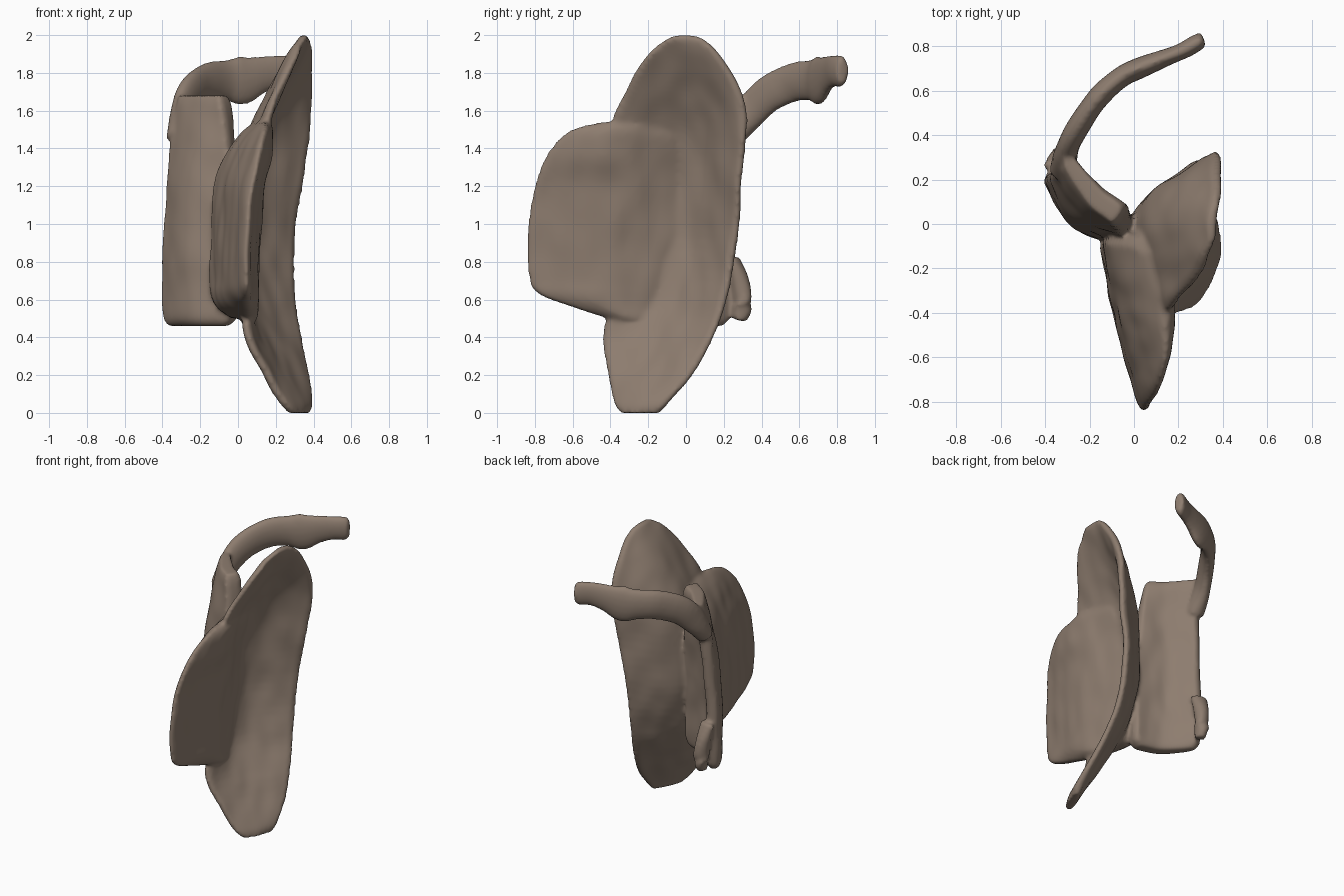
import bpy, bmesh, math
from mathutils import Vector, noise

if "Cube" in bpy.data.objects:
    bpy.data.objects.remove(bpy.data.objects["Cube"])

mat = bpy.data.materials.new("taupe_brown")
mat.use_nodes = True
colour = (0.27, 0.205, 0.16, 1)
mat.diffuse_color = colour
bsdf = mat.node_tree.nodes["Principled BSDF"]
bsdf.inputs["Base Color"].default_value = colour
bsdf.inputs["Roughness"].default_value = 0.8


def spline(points, count):
    """Resample a list of equal-length tuples along a smooth curve."""
    pts = [Vector(p) for p in points]
    last = len(pts) - 1
    out = []
    for k in range(count):
        s = k / (count - 1) * last
        i = min(int(s), last - 1)
        t = s - i
        b, c = pts[i], pts[i + 1]
        a = pts[i - 1] if i else b * 2 - c
        d = pts[i + 2] if i + 2 <= last else c * 2 - b
        out.append((b * 2 + (c - a) * t + (a * 2 - b * 5 + c * 4 - d) * t * t
                    + (b * 3 - a - c * 3 + d) * t ** 3) / 2)
    return out


def loft(name, rings):
    """Skin a stack of closed rings and cap both ends."""
    bm = bmesh.new()
    loops = [[bm.verts.new(p) for p in ring] for ring in rings]
    n = len(loops[0])
    for lo, hi in zip(loops, loops[1:]):
        for i in range(n):
            j = (i + 1) % n
            bm.faces.new((lo[i], lo[j], hi[j], hi[i]))
    bm.faces.new(loops[0][::-1])
    bm.faces.new(loops[-1])
    bmesh.ops.recalc_face_normals(bm, faces=bm.faces)
    bmesh.ops.triangulate(bm, faces=[f for f in bm.faces if len(f.verts) > 4])
    mesh = bpy.data.meshes.new(name)
    bm.to_mesh(mesh)
    bm.free()
    mesh.materials.append(mat)
    obj = bpy.data.objects.new(name, mesh)
    bpy.context.collection.objects.link(obj)
    return obj


def sheet(name, sections, halves, rows=60, cols=24):
    """Upright curved sheet: sections are (z, thickness scale, then three x, y pairs)."""
    rings = []
    for row in spline(sections, rows):
        z, scale = row[0], row[1]
        path = spline([(row[2 + 2 * i], row[3 + 2 * i], h * scale)
                       for i, h in enumerate(halves)], cols)
        side_a, side_b = [], []
        for i, p in enumerate(path):
            d = path[min(i + 1, cols - 1)] - path[max(i - 1, 0)]
            nrm = Vector((-d.y, d.x, 0)).normalized()
            ripple = 0.012 * noise.noise(Vector((p.x * 9, p.y * 9, z * 5)))
            rim = 0.5 if i in (0, cols - 1) else 1
            mid = Vector((p.x, p.y, z)) + nrm * ripple
            side_a.append(mid + nrm * p.z * rim)
            side_b.append(mid - nrm * p.z * rim)
        rings.append(side_a + side_b[::-1])
    return loft(name, rings)


def tube(name, path, half_width, rows=40, cols=16):
    """Flattened bar along a path of (x, y, z, half height)."""
    pts = spline(path, rows)
    rings = []
    for i, p in enumerate(pts):
        d = pts[min(i + 1, rows - 1)] - pts[max(i - 1, 0)]
        side = Vector((d.y, -d.x, 0)).normalized()
        d3 = Vector(d[:3]).normalized()
        up = side.cross(d3)
        w = half_width * (1.4 - 0.6 * i / rows + 0.2 * noise.noise(Vector(p[:3]) * 7))
        rings.append([Vector(p[:3]) + side * w * math.cos(a) + up * p[3] * math.sin(a)
                      for a in (math.tau * k / cols for k in range(cols))])
    return loft(name, rings)


# Tall cupped blade, flaring out at the top and at the foot
blade = sheet("blade", [
    (0, .8, .27, -.34, .32, -.25, .37, -.14),
    (0.06, 1, .23, -.38, .3, -.24, .38, -.09),
    (0.2, 1, .15, -.41, .23, -.2, .37, .03),
    (0.4, 1, .05, -.44, .13, -.13, .33, .14),
    (0.6, 1, .04, -.4, .06, -.06, .3, .21),
    (0.85, 1, .05, -.4, .03, 0, .29, .26),
    (1.1, 1, .06, -.4, .03, .02, .32, .28),
    (1.35, 1, .11, -.4, .065, .04, .36, .3),
    (1.55, 1, .16, -.39, .13, .04, .38, .32),
    (1.7, 1, .21, -.32, .205, .04, .385, .29),
    (1.82, 1, .26, -.26, .26, .03, .38, .23),
    (1.92, .9, .31, -.18, .31, 0, .375, .16),
    (1.98, .7, .34, -.1, .345, 0, .365, .09),
    (2, .4, .35, -.05, .35, 0, .355, .03),
], (.025, .04, .025))

# Broad wedge-shaped fin pointing forward, flush with the blade
fin = sheet("front_fin", [
    (0.5, .5, .05, -.42, .05, -.3, .01, -.1),
    (0.56, .85, .05, -.6, .02, -.38, -.04, -.07),
    (0.63, 1, .05, -.78, .01, -.42, -.06, -.05),
    (0.72, 1, .045, -.83, .01, -.42, -.06, -.05),
    (0.95, 1, .045, -.84, .02, -.42, -.055, -.04),
    (1.2, 1, .075, -.8, .045, -.42, -.035, -.03),
    (1.36, .9, .11, -.74, .09, -.42, .005, -.04),
    (1.46, .7, .13, -.66, .12, -.4, .05, -.06),
    (1.51, .5, .14, -.58, .135, -.37, .085, -.1),
    (1.54, .3, .15, -.45, .14, -.33, .12, -.1),
], (.018, .1, .1))

# Side plate swinging back on the right, rooted in the blade
plate = sheet("side_plate", [
    (0.46, .6, -.05, -.03, -.22, .03, -.36, .19),
    (0.52, 1, -.01, -.04, -.23, .03, -.38, .22),
    (0.75, 1, -.01, -.04, -.24, .03, -.385, .23),
    (1, 1, -.01, -.03, -.235, .04, -.375, .23),
    (1.3, 1, -.02, -.01, -.215, .07, -.35, .25),
    (1.46, 1, -.03, .01, -.195, .09, -.335, .26),
    (1.62, 1, -.05, .03, -.175, .115, -.31, .28),
    (1.68, .7, -.07, .04, -.175, .12, -.3, .29),
], (.06, .058, .04))

# Hooked arm curling behind, and the small knob on the plate rim
arm = tube("hooked_arm", [
    (-.32, .24, 1.45, .06), (-.3, .34, 1.59, .09), (-.25, .44, 1.69, .1),
    (-.16, .57, 1.75, .105), (-.06, .66, 1.76, .11), (.02, .7, 1.76, .13),
    (.12, .74, 1.79, .1), (.22, .78, 1.81, .085), (.29, .82, 1.81, .085),
    (.315, .83, 1.81, .06)], .042)
knob = tube("rim_knob", [
    (-.35, .25, .82, .03), (-.34, .285, .7, .05), (-.33, .3, .57, .055),
    (-.33, .28, .49, .04)], .04)

# Fuse the parts into one softly blended body
bpy.ops.object.select_all(action='DESELECT')
for part in (fin, plate, arm, knob, blade):
    part.select_set(True)
bpy.context.view_layer.objects.active = blade
bpy.ops.object.join()
blade.name = "finned_shell"
remesh = blade.modifiers.new("fuse", 'REMESH')
remesh.mode = 'VOXEL'
remesh.voxel_size = 0.013
remesh.use_smooth_shade = True
soften = blade.modifiers.new("soften", 'SMOOTH')
soften.factor = 0.5
soften.iterations = 6
bpy.ops.object.shade_smooth()
